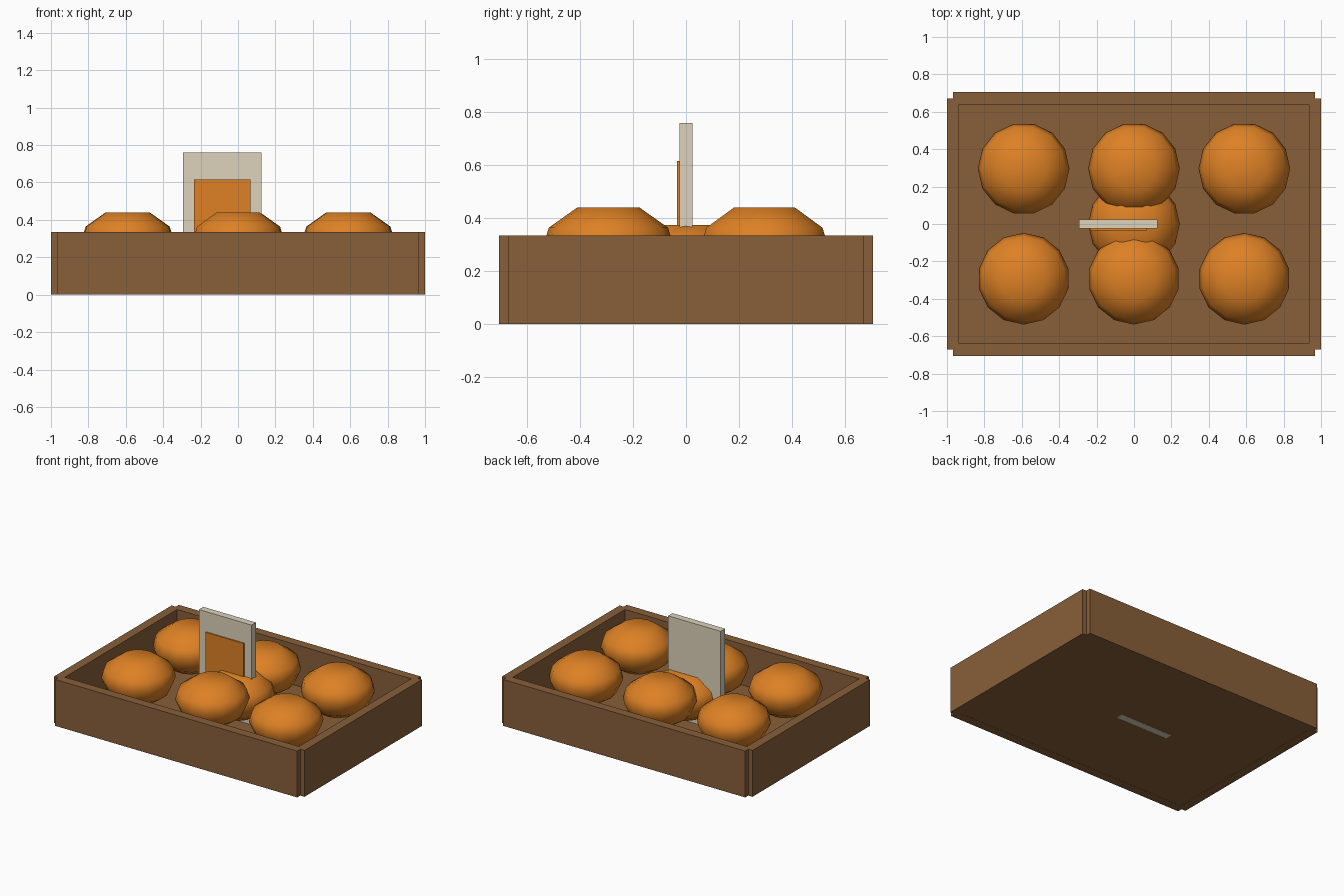
import bpy, bmesh, math

if "Cube" in bpy.data.objects:
    bpy.data.objects.remove(bpy.data.objects["Cube"])


def material(name, colour):
    m = bpy.data.materials.new(name)
    m.diffuse_color = (*colour, 1)
    m.use_nodes = True
    m.node_tree.nodes["Principled BSDF"].inputs["Base Color"].default_value = m.diffuse_color
    return m


WOOD = material("brown wood", (0.25, 0.115, 0.042))
FRUIT = material("orange", (0.73, 0.22, 0.018))
CARD = material("pale card", (0.73, 0.65, 0.50))


def finish(name, bm, mat):
    bmesh.ops.recalc_face_normals(bm, faces=bm.faces)
    me = bpy.data.meshes.new(name)
    bm.to_mesh(me)
    bm.free()
    me.materials.append(mat)
    ob = bpy.data.objects.new(name, me)
    bpy.context.collection.objects.link(ob)
    return ob


def box(name, lo, hi, mat):
    bm = bmesh.new()
    bmesh.ops.create_cube(bm, size=1)
    for v in bm.verts:
        v.co = [(a + b) / 2 + c * (b - a) for a, b, c in zip(lo, hi, v.co)]
    return finish(name, bm, mat)


# Round fruit: flattened, flat-topped rings, smooth shaded
PROFILE = [(0.115, -0.155), (0.20, -0.10), (0.245, 0.0), (0.225, 0.066), (0.118, 0.142)]
SIDES = 14


def fruit(name, x, y, z, turn):
    bm = bmesh.new()
    rings = []
    for r, h in PROFILE:
        angles = [2 * math.pi * (i + turn) / SIDES for i in range(SIDES)]
        rings.append([bm.verts.new((r * math.cos(a), r * math.sin(a), h)) for a in angles])
    for low, high in zip(rings, rings[1:]):
        for i in range(SIDES):
            j = (i + 1) % SIDES
            bm.faces.new((low[i], low[j], high[j], high[i]))
    bm.faces.new(rings[0][::-1])
    bm.faces.new(rings[-1])
    for f in bm.faces:
        f.smooth = True
    finish(name, bm, FRUIT).location = (x, y, z)


# Crate: floor and four walls with notched corners
H = 0.335
box("crate_floor", (-0.967, -0.67, 0.001), (0.967, 0.67, 0.04), WOOD)
for s, side in ((-1, "front"), (1, "back")):
    y0, y1 = sorted((s * 0.64, s * 0.705))
    box(side + "_wall", (-0.967, y0, 0), (0.967, y1, H), WOOD)
for s, side in ((-1, "left"), (1, "right")):
    x0, x1 = sorted((s * 0.935, s * 1.0))
    box(side + "_wall", (x0, -0.67, 0), (x1, 0.67, H), WOOD)

# Two rows of three fruit and a lower one in the middle
for x in (-0.59, 0, 0.59):
    fruit("front_fruit", x, -0.293, 0.298, 0.5)
    fruit("back_fruit", x, 0.296, 0.298, 0)
fruit("middle_fruit", 0, 0, 0.233, 0)

# Upright price card with a coloured panel on its front
box("sign_board", (-0.295, -0.025, 0), (0.125, 0.025, 0.76), CARD)
box("sign_panel", (-0.235, -0.034, 0.25), (0.068, -0.025, 0.615), FRUIT)
